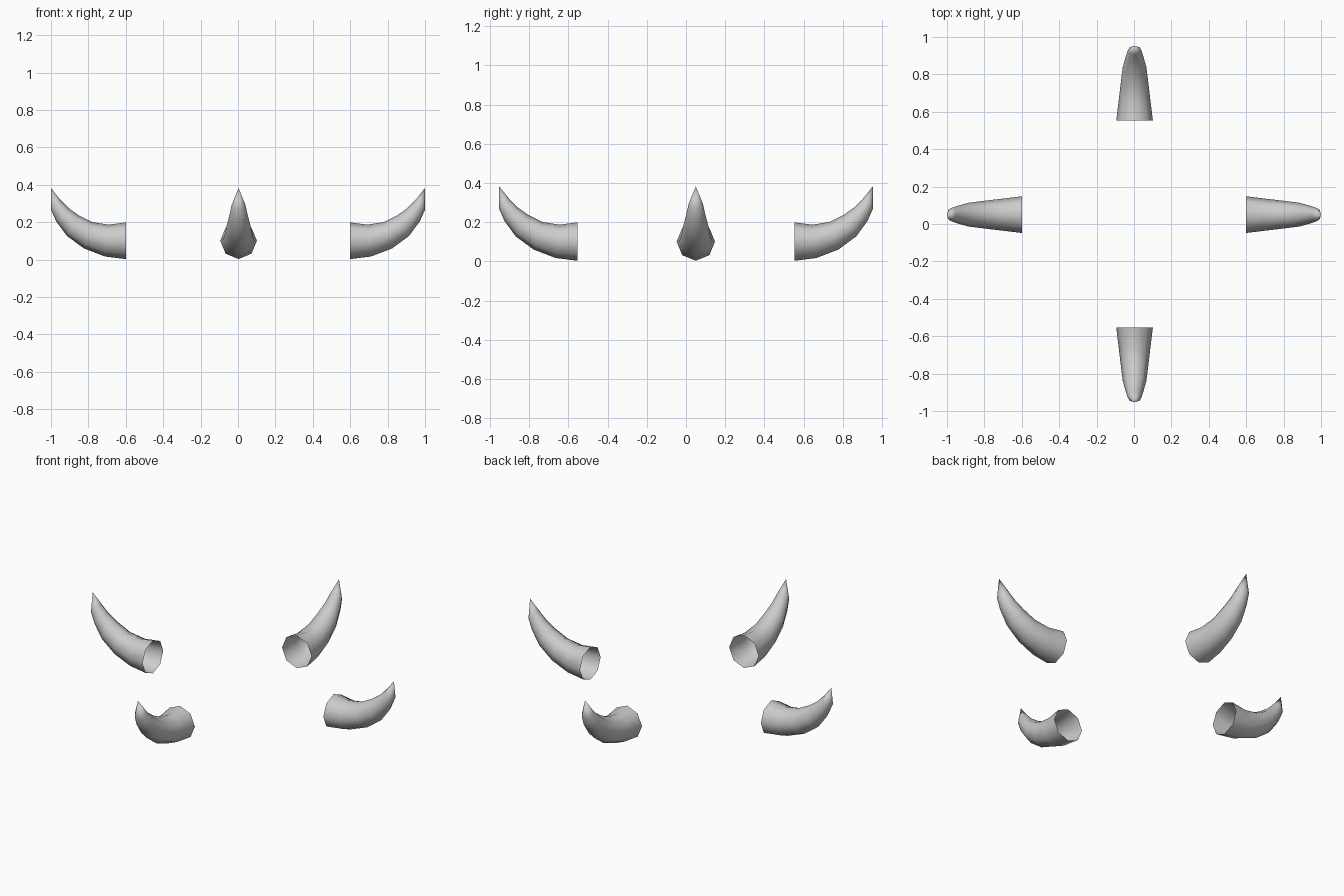
import bpy, bmesh, math
from mathutils import Vector, Matrix

if "Cube" in bpy.data.objects:
    bpy.data.objects.remove(bpy.data.objects["Cube"])

grey = bpy.data.materials.new("horn grey")
grey.diffuse_color = (0.6, 0.6, 0.6, 1)
grey.use_nodes = True
grey.node_tree.nodes["Principled BSDF"].inputs["Base Color"].default_value = grey.diffuse_color

# horn side profile: (outer point, inner point) of each ring, as (reach, height)
RINGS = [((0.600, 0.003), (0.600, 0.199)),
         ((0.712, 0.017), (0.692, 0.187)),
         ((0.824, 0.060), (0.780, 0.201)),
         ((0.915, 0.127), (0.853, 0.238)),
         ((0.973, 0.206), (0.905, 0.275)),
         ((1.000, 0.267), (0.950, 0.320))]
TIP = (1.0, 0.383)
SIDES = 8


def horn(name, angle, offset):
    """Open-based, eight-sided horn curving upward to a point."""
    bm = bmesh.new()
    loops = []
    for out, inn in RINGS:
        o = Vector((out[0], 0, out[1]))
        i = Vector((inn[0], 0, inn[1]))
        mid, up = (o + i) / 2, (i - o) / 2
        side = Vector((0, up.length, 0))
        loops.append([bm.verts.new(mid + up * math.cos(a) + side * math.sin(a))
                      for a in (2 * math.pi * k / SIDES for k in range(SIDES))])
    tip = bm.verts.new((TIP[0], 0, TIP[1]))
    for a, b in zip(loops, loops[1:]):
        for k in range(SIDES):
            n = (k + 1) % SIDES
            bm.faces.new((a[k], a[n], b[n], b[k]))
    for k in range(SIDES):
        bm.faces.new((loops[-1][k], loops[-1][(k + 1) % SIDES], tip))
    bmesh.ops.recalc_face_normals(bm, faces=bm.faces)
    # make sure the normals point outward on the open shell
    f = max(bm.faces, key=lambda f: -f.calc_center_median().z)
    f.normal_update()
    if f.normal.z > 0:
        bmesh.ops.reverse_faces(bm, faces=bm.faces)
    bm.transform(Matrix.Translation(offset) @ Matrix.Rotation(angle, 4, 'Z'))
    for f in bm.faces:
        f.smooth = True
    me = bpy.data.meshes.new(name)
    bm.to_mesh(me)
    bm.free()
    me.materials.append(grey)
    bpy.context.collection.objects.link(bpy.data.objects.new(name, me))


# side pair sits slightly behind centre; front and back pair is closer in
horn("right_horn", 0, (0, 0.05, 0))
horn("left_horn", math.pi, (0, 0.05, 0))
horn("back_horn", math.pi / 2, (0.003, -0.047, 0))
horn("front_horn", -math.pi / 2, (0.003, 0.047, 0))
